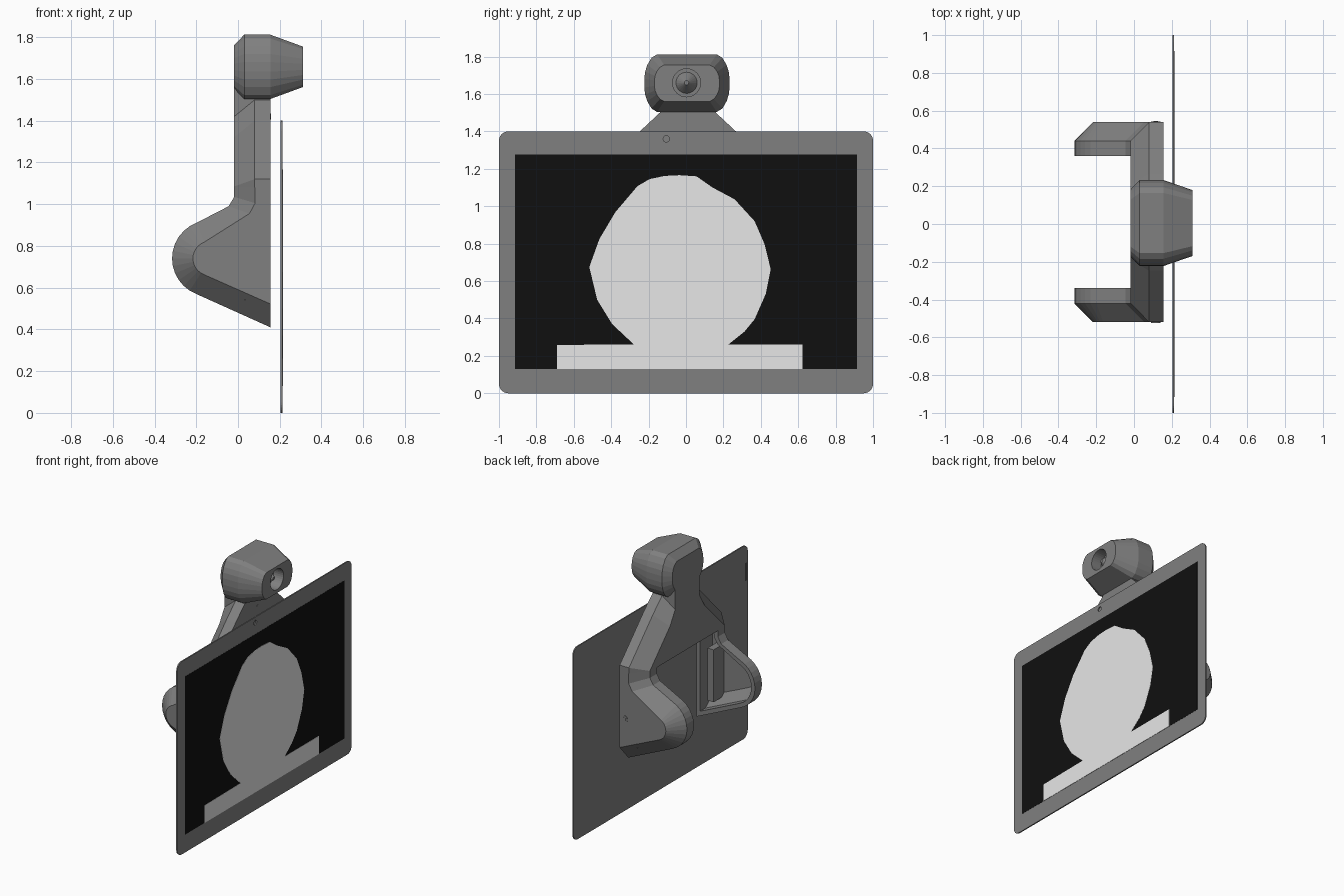
import bpy, bmesh, math
from mathutils import Matrix

if "Cube" in bpy.data.objects:
    bpy.data.objects.remove(bpy.data.objects["Cube"])

CY = 0.01  # mount centre line in y


def material(name, v):
    m = bpy.data.materials.new(name)
    m.diffuse_color = (v, v, v, 1)
    m.use_nodes = True
    m.node_tree.nodes["Principled BSDF"].inputs["Base Color"].default_value = m.diffuse_color
    return m


GREY = material("mid_grey", 0.216)
BLACK = material("screen_black", 0.005)
LIGHT = material("light_grey", 0.8)


def finish(bm, name, mat):
    bmesh.ops.recalc_face_normals(bm, faces=bm.faces)
    me = bpy.data.meshes.new(name)
    bm.to_mesh(me)
    bm.free()
    me.materials.append(mat)
    ob = bpy.data.objects.new(name, me)
    bpy.context.collection.objects.link(ob)
    return ob


def loft(name, rings, mat=GREY):
    """Skin equal-length closed rings and cap both ends."""
    bm = bmesh.new()
    vs = [[bm.verts.new(p) for p in r] for r in rings]
    n = len(rings[0])
    for a, b in zip(vs, vs[1:]):
        for i in range(n):
            j = (i + 1) % n
            bm.faces.new((a[i], a[j], b[j], b[i]))
    bm.faces.new(vs[0])
    bm.faces.new(vs[-1])
    return finish(bm, name, mat)


def plate(name, outline, x0, x1, mat=GREY):
    """Extrude a (y, z) outline along x."""
    return loft(name, [[(x, y, z) for y, z in outline] for x in (x0, x1)], mat)


def cylinder(name, centre, r1, r2, depth, axis, seg=24, mat=GREY):
    bm = bmesh.new()
    rot = Matrix.Rotation(math.pi / 2, 4, axis)
    bmesh.ops.create_cone(bm, cap_ends=True, segments=seg, radius1=r1, radius2=r2,
                          depth=depth, matrix=Matrix.Translation(centre) @ rot)
    return finish(bm, name, mat)


def box(name, x, y, z, mat=GREY):
    return plate(name, [(y[0], z[0]), (y[1], z[0]), (y[1], z[1]), (y[0], z[1])], *x, mat)


def cut(ob, cutter):
    mod = ob.modifiers.new("cut", 'BOOLEAN')
    mod.object = cutter
    mod.operation = 'DIFFERENCE'
    mod.solver = 'EXACT'
    bpy.context.view_layer.objects.active = ob
    bpy.ops.object.modifier_apply(modifier=mod.name)
    bpy.data.objects.remove(cutter)


# Tablet with rounded corners and a through hole for its camera
R = 0.05
outline = []
for k, (sy, sz) in enumerate([(1 - R, 1.4 - R), (R - 1, 1.4 - R), (R - 1, R), (1 - R, R)]):
    for s in range(7):
        a = math.pi / 2 * (k + s / 6)
        outline.append((sy + R * math.cos(a), sz + R * math.sin(a)))
tablet = plate("tablet", outline, 0.204, 0.213)
cut(tablet, cylinder("hole_cutter", (0.21, -0.105, 1.36), 0.017, 0.017, 0.1, 'Y'))
box("tablet_side_slot", (0.203, 0.2045), (-0.985, -0.975), (1.14, 1.27), BLACK)

# Screen and head-and-shoulders picture
box("screen", (0.2122, 0.214), (-0.915, 0.915), (0.13, 1.277), BLACK)
figure = [(-.69, .13), (-.69, .258), (-.28, .262), (-.395, .37), (-.475, .5), (-.517, .675),
          (-.463, .825), (-.378, .968), (-.26, 1.107), (-.195, 1.145), (-.115, 1.162),
          (-.035, 1.166), (.056, 1.16), (.142, 1.1), (.26, 1.037), (.367, .92),
          (.42, .797), (.453, .663), (.426, .53), (.367, .396), (.313, .33),
          (.228, .262), (.624, .262), (.624, .13)]
plate("screen_portrait", figure, 0.2135, 0.2152, LIGHT)


# Side cheeks: hollow on the inside, chamfered on the outside
def profile(inset, y, rim=0.0):
    xr, top = 0.155 - rim, 1.08 - rim
    r = 0.183 - inset
    pts = [(xr, top), (inset - 0.018, top), (inset - 0.018, 1.035 - 0.3 * inset),
           (inset - 0.045, 0.99 - 0.35 * inset)]
    for s in range(13):
        a = math.radians(111 + 138 * s / 12)
        pts.append((-0.133 + r * math.cos(a), 0.74 + r * math.sin(a)))
    pts.append((xr, 0.41 + 1.12 * inset + 0.437 * rim))
    return [(x, y, z) for x, z in pts]


for side, sg in (("left", 1), ("right", -1)):
    def Y(v):
        return CY + sg * v
    loft("cheek_" + side, [profile(0.09, Y(0.49), 0.03), profile(0.03, Y(0.41), 0.03),
                           profile(0.03, Y(0.35), 0.03), profile(0, Y(0.35)),
                           profile(0, Y(0.43)), profile(0.1, Y(0.53))])
    # bracket inside the pocket, and the screw on the outer face
    box("bracket_" + side, (0.03, 0.08), sorted((Y(0.37), Y(0.5))), (0.54, 0.92))
    cylinder("screw_ring_" + side, (0.115, Y(0.53), 0.74), 0.025, 0.025, 0.006, 'X')
    cylinder("screw_" + side, (0.115, Y(0.53), 0.74), 0.013, 0.013, 0.01, 'X')


# Neck plate joining the cheeks to the head, back edges chamfered
def neck_ring(x, half):
    pts = half + [(-y, z) for y, z in reversed(half)]
    return [(x, CY + y, z) for y, z in pts]


full = [(.53, 1.08), (.53, 1.12), (.257, 1.4), (.15, 1.5), (.15, 1.6)]
back = [(.43, 1.08), (.43, 1.085), (.2, 1.32), (.14, 1.42), (.14, 1.6)]
loft("neck", [neck_ring(0.155, full), neck_ring(0.08, full), neck_ring(-0.018, back)])
cylinder("neck_screw", (0.155, 0.003, 1.42), 0.015, 0.015, 0.006, 'Y')

# Camera head lofted from barrel-shaped sections
quarter = [(.7, 1), (.83, .88), (.93, .63), (.98, .4), (1, .15)]
right_half = quarter + [(u, -v) for u, v in reversed(quarter)]
section = right_half + [(-u, v) for u, v in reversed(right_half)]


def head_ring(x, w, h):
    return [(x, 0.005 + u * w, 1.658 + v * h) for u, v in section]


head = loft("camera_head", [head_ring(-0.018, 0.178, 0.105), head_ring(0.03, 0.228, 0.154),
                            head_ring(0.155, 0.228, 0.154), head_ring(0.311, 0.174, 0.097)])
cut(head, cylinder("lens_cutter", (0.31, 0.003, 1.66), 0.075, 0.075, 0.16, 'Y', 32))
cylinder("lens_cone", (0.256, 0.003, 1.66), 0.06, 0.012, 0.06, 'Y', 24)
